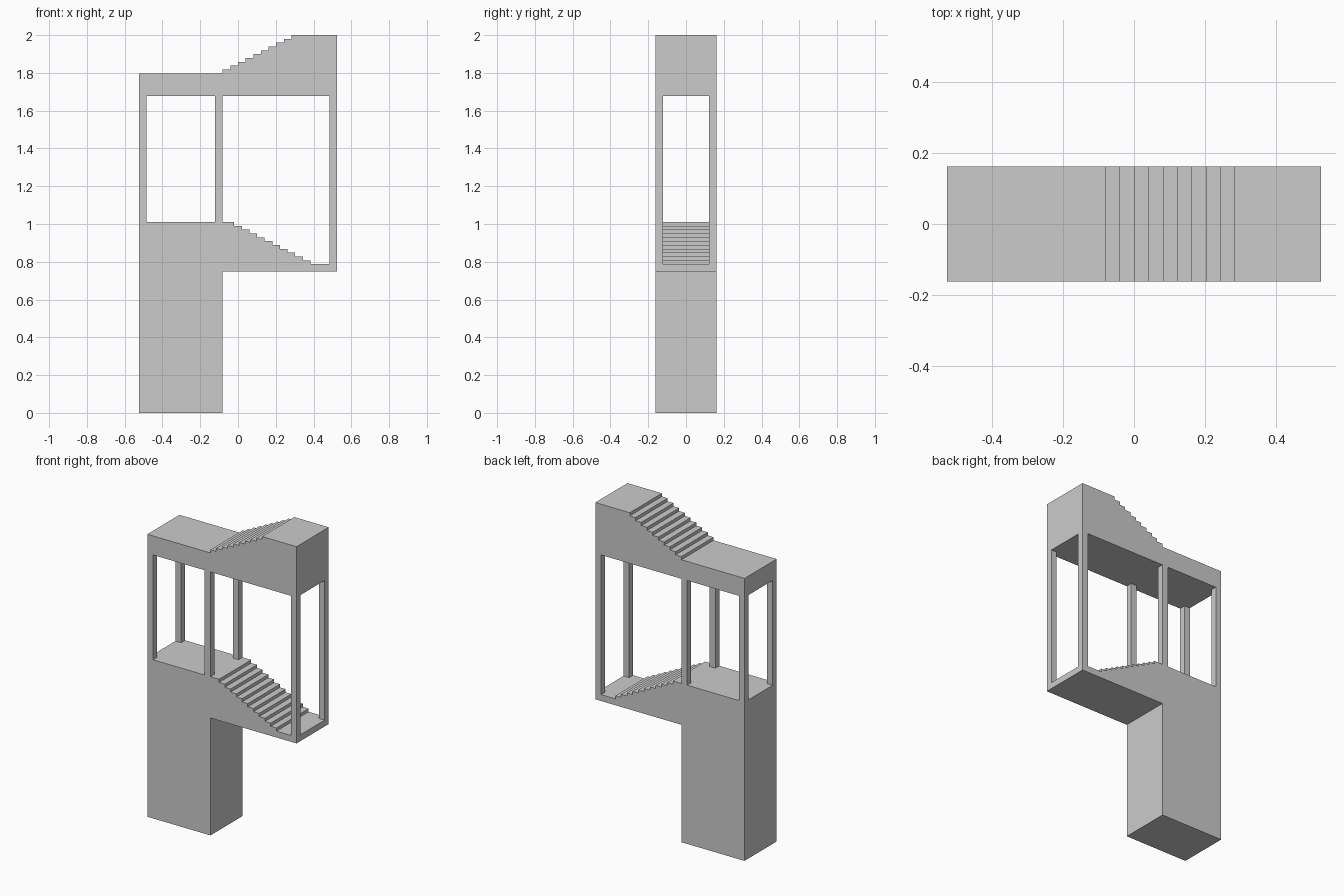
import bpy, bmesh
from mathutils import Vector

if "Cube" in bpy.data.objects:
    bpy.data.objects.remove(bpy.data.objects["Cube"])

H = 2 / 99        # height unit (one riser)
U = 2 * H         # plan unit (one tread, one post width)
HALF_DEPTH = 4 * U


def add_object(name, bm):
    bmesh.ops.recalc_face_normals(bm, faces=bm.faces)
    mesh = bpy.data.meshes.new(name)
    bm.to_mesh(mesh)
    bm.free()
    obj = bpy.data.objects.new(name, mesh)
    bpy.context.collection.objects.link(obj)
    return obj


def extrude_profile(name, profile):
    """Extrude an (x in U, z in H) outline over the full depth."""
    bm = bmesh.new()
    verts = [bm.verts.new((x * U, -HALF_DEPTH, z * H)) for x, z in profile]
    face = bm.faces.new(verts)
    ext = bmesh.ops.extrude_face_region(bm, geom=[face])
    moved = [v for v in ext["geom"] if isinstance(v, bmesh.types.BMVert)]
    bmesh.ops.translate(bm, verts=moved, vec=Vector((0, 2 * HALF_DEPTH, 0)))
    return add_object(name, bm)


def staircase(x, z, rise, count):
    """Riser corner points: each riser is 1 H, each tread 1 U."""
    points = []
    for i in range(count):
        points += [(x + i, z + i * rise), (x + i, z + (i + 1) * rise)]
    return points


def post_pair(name, x, bottom, top):
    """Front post with its mirrored twin at the back."""
    bm = bmesh.new()
    bmesh.ops.create_cube(bm, size=1)
    for v in bm.verts:
        v.co = ((x + 0.5 + v.co.x) * U,
                -HALF_DEPTH + (0.5 + v.co.y) * U,
                (bottom + (v.co.z + 0.5) * (top - bottom)) * H)
    obj = add_object(name, bm)
    obj.modifiers.new("mirror", 'MIRROR').use_axis = (False, True, False)


# Solid tower with upper floor, descending stairs and overhanging landing
extrude_profile("tower_and_stairs",
                [(-13, 0), (-2, 0), (-2, 37), (13, 37), (13, 39)]
                + staircase(-0.5, 50, -1, 11)[::-1]
                + [(-13, 50)])

# Roof block with ascending steps on top
extrude_profile("stepped_roof",
                [(-13, 83), (13, 83), (13, 99)]
                + staircase(-2, 89, 1, 10)[::-1]
                + [(-13, 89)])

# Posts carrying the roof
for name, x, bottom in (("left_posts", -13, 50), ("middle_posts", -3, 50),
                        ("right_posts", 12, 39)):
    post_pair(name, x, bottom, 83)
